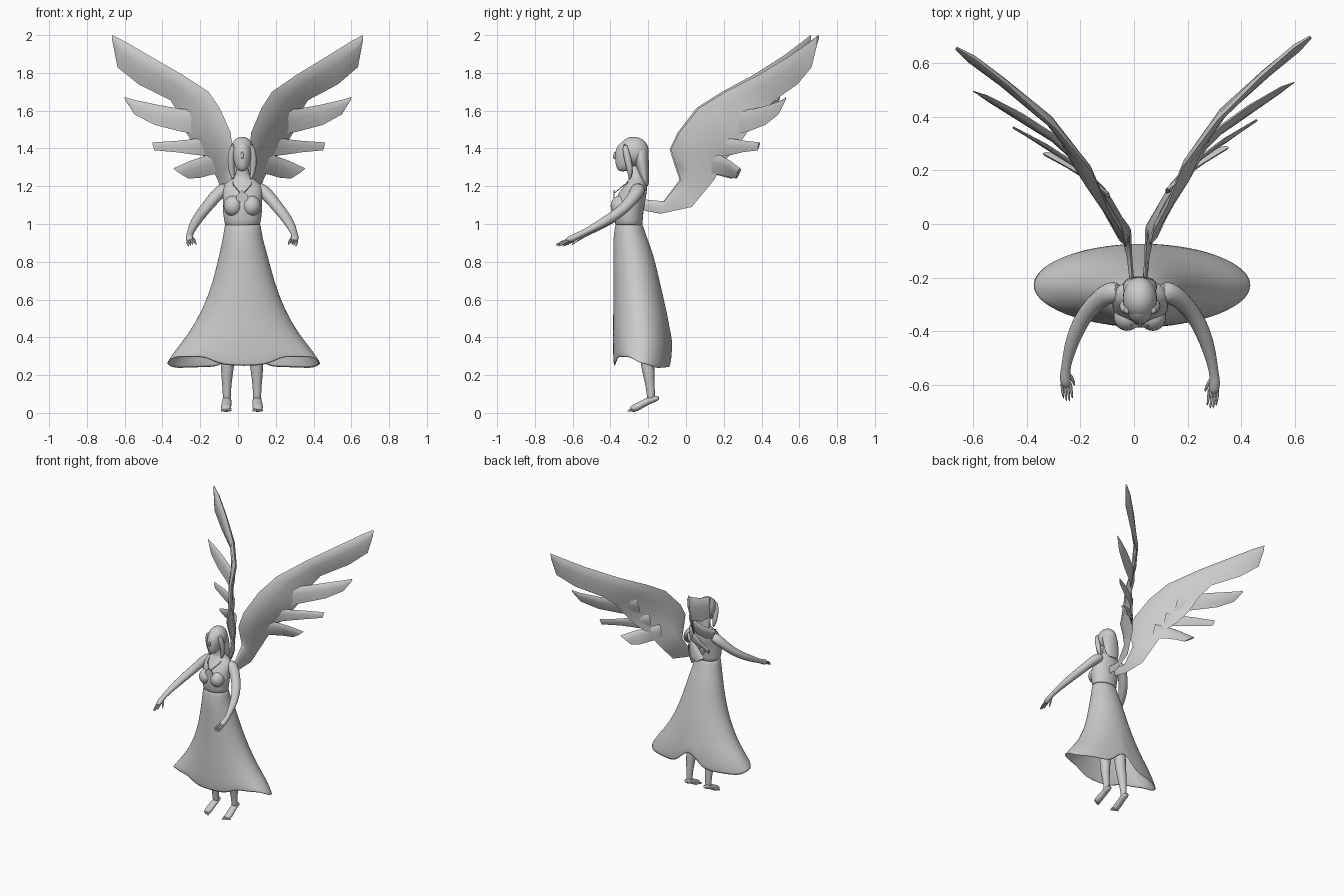
import bpy, bmesh, math
from mathutils import Vector

grey = bpy.data.materials.new("light_grey")
grey.diffuse_color = (0.6, 0.6, 0.6, 1)
CX = 0.022          # body centre line
TAU = math.tau


def make(name, rings, caps=True, subsurf=0, solid=0, angle=60):
    """Skin a list of equal-length point rings into a smooth-shaded object."""
    bm = bmesh.new()
    rows = [[bm.verts.new(p) for p in r] for r in rings]
    n = len(rows[0])
    for a, b in zip(rows, rows[1:]):
        for i in range(n):
            bm.faces.new((a[i], a[(i + 1) % n], b[(i + 1) % n], b[i]))
    if caps:
        bm.faces.new(rows[0][::-1])
        bm.faces.new(rows[-1])
    bmesh.ops.recalc_face_normals(bm, faces=bm.faces)
    me = bpy.data.meshes.new(name)
    bm.to_mesh(me)
    bm.free()
    ob = bpy.data.objects.new(name, me)
    bpy.context.collection.objects.link(ob)
    me.materials.append(grey)
    if solid:
        m = ob.modifiers.new("thickness", 'SOLIDIFY')
        m.thickness = solid
    if subsurf:
        m = ob.modifiers.new("smooth", 'SUBSURF')
        m.levels = m.render_levels = subsurf
    bpy.context.view_layer.objects.active = ob
    ob.select_set(True)
    bpy.ops.object.shade_smooth_by_angle(angle=math.radians(angle))
    ob.select_set(False)
    return ob


def ellipse(cx, cy, z, rx, ry, n=24):
    return [(cx + rx * math.cos(TAU * i / n), cy + ry * math.sin(TAU * i / n), z) for i in range(n)]


def tube(name, pts, n=10, flat=1.0, subsurf=1):
    """Tapered limb through (x, y, z, radius); flat squashes it vertically."""
    P = [Vector(p[:3]) for p in pts]
    rings = []
    for i, p in enumerate(P):
        t = (P[min(i + 1, len(P) - 1)] - P[max(i - 1, 0)]).normalized()
        side = t.cross(Vector((0, 0, 1)) if abs(t.z) < 0.9 else Vector((0, 1, 0))).normalized()
        up = side.cross(t)
        r = pts[i][3]
        rings.append([p + side * r * math.cos(TAU * k / n) + up * r * flat * math.sin(TAU * k / n)
                      for k in range(n)])
    return make(name, rings, subsurf=subsurf)


def ball(name, c, r):
    rings = [ellipse(c[0], c[1], c[2] - r[2] * math.cos(a), r[0] * math.sin(a), r[1] * math.sin(a))
             for a in [0.12 + (math.pi - 0.24) * i / 12 for i in range(13)]]
    return make(name, rings)


def lerp_table(table, v):
    for (a, x), (b, y) in zip(table, table[1:]):
        if v <= b:
            t = (v - a) / (b - a)
            return x + (y - x) * t * t * (3 - 2 * t)
    return table[-1][1]


# --- skirt: flared shell with a wavy hem and a notch at the back
SKIRT = [(1.0, .025, -.302, .095, .073), (.92, .025, -.295, .105, .09), (.85, .028, -.28, .125, .105),
         (.7, .03, -.262, .16, .122), (.55, .03, -.245, .215, .14), (.42, .03, -.235, .29, .152),
         (.33, .03, -.23, .365, .157), (.24, .03, -.228, .41, .155)]
HEM = [(0, .245), (15, .25), (32, .295), (60, .295), (90, .26), (120, .235), (160, .24), (180, .35)]
rings = []
for k, (z, cx, cy, rx, ry) in enumerate(SKIRT):
    ring = ellipse(cx, cy, z, rx, ry, 48)
    for i, (x, y, _) in enumerate(ring):
        a = abs((360 * i / 48 + 90 + 180) % 360 - 180)      # degrees away from the front
        hem = lerp_table(HEM, a)
        zz = hem if k == 7 else max(z, hem + 0.045 * (7 - k))
        ring[i] = (x, y, zz)
    rings.append(ring)
make("skirt", rings, caps=False, solid=0.006, subsurf=1)

# --- bodice, shoulders and neck
BODICE = [(.97, -.302, .094, .073), (1.02, -.303, .097, .074), (1.08, -.305, .108, .082),
          (1.13, -.295, .103, .082), (1.18, -.275, .108, .07), (1.21, -.265, .1, .058),
          (1.235, -.26, .065, .045), (1.255, -.262, .034, .034), (1.32, -.28, .03, .032)]
make("bodice", [ellipse(.024, cy, z, rx, ry) for z, cy, rx, ry in BODICE], subsurf=1)
for s in (-1, 1):
    ball("bust", (CX + s * .048, -.347, 1.095), (.05, .052, .055))

# --- head and hair
HEAD = [(1.278, -.335, .012, .015), (1.29, -.328, .03, .038), (1.32, -.318, .043, .056),
        (1.36, -.31, .05, .067), (1.40, -.305, .05, .068), (1.435, -.295, .035, .05), (1.45, -.29, .012, .02)]
make("head", [ellipse(CX, cy, z, rx, ry) for z, cy, rx, ry in HEAD], subsurf=1)
tube("nose", [(CX, -.372, 1.385, .005), (CX, -.383, 1.355, .009), (CX, -.375, 1.345, .006)])
ball("hair_cap", (CX, -.277, 1.385), (.064, .08, .077))
BACK_HAIR = [(1.195, -.212, .04, .012), (1.23, -.216, .058, .022), (1.29, -.228, .064, .032),
             (1.36, -.24, .066, .044), (1.42, -.25, .05, .045)]
make("back_hair", [ellipse(CX, cy, z, rx, ry) for z, cy, rx, ry in BACK_HAIR], subsurf=1)
for s in (-1, 1):
    tube("hair_lock", [(CX + s * .045, -.325, 1.425, .015), (CX + s * .058, -.315, 1.37, .02),
                       (CX + s * .06, -.30, 1.31, .019), (CX + s * .054, -.295, 1.265, .014),
                       (CX + s * .045, -.30, 1.235, .004)])

# --- arms and hands, the right one reaching a little further
ARM = [(.07, -.25, 1.195, .04), (.115, -.255, 1.175, .043), (.155, -.285, 1.13, .037),
       (.2, -.335, 1.075, .033), (.235, -.40, 1.03, .031), (.262, -.48, .985, .025),
       (.277, -.555, .947, .017), (.28, -.59, .93, .022), (.277, -.62, .917, .021), (.275, -.632, .911, .012)]
for s, off in ((-1, .025), (1, 0)):
    def place(x, y, z, r):
        return (CX + s * x, y + off * max(0, (-y - .25) / .4), z, r)
    tube("arm", [place(*p) for p in ARM], flat=.9)
    for f in range(4):
        x = .259 + .011 * f
        L = .06 + .012 * (f in (1, 2))
        tube("finger", [place(x, -.61, .922 - .003 * f, .007), place(x - .003, -.63 - L * .4, .908 - .004 * f, .0065),
                        place(x - .008, -.62 - L, .895 - .005 * f, .003)], n=6)
    tube("thumb", [place(.268, -.575, .935, .009), place(.25, -.605, .91, .008), place(.243, -.628, .888, .004)], n=6)

# --- legs and feet
for s, toe in ((-1, -.06), (1, .1)):
    hx = CX + s * .072
    ax = (hx + toe) / 2 + .004 * s
    tube("leg", [(hx, -.23, .62, .055), (hx, -.22, .42, .046), (hx, -.207, .3, .04),
                 (ax, -.2, .22, .035), (ax, -.188, .13, .023), (ax, -.185, .08, .024), (ax, -.185, .06, .015)])
    fx = ax + .004 * s
    tube("foot", [(ax, -.142, .082, .014), (ax, -.16, .075, .024), (ax, -.2, .065, .026),
                  (fx, -.25, .035, .029), (fx, -.28, .022, .029), (fx, -.292, .018, .02)], flat=.75)
    for t in range(5):
        x = fx + s * (t - 2) * .0115
        d = .006 * t
        tube("toe", [(x, -.275, .022, .008), (x, -.298 + d, .014, .008), (x, -.312 + d, .008, .004)], n=6)

# --- wings: each blade is a row of (leading point, trailing point) sections
BLADE = [((.04, -.22, 1.13), (.04, -.22, 1.07)), ((.045, -.115, 1.12), (.055, -.13, 1.055)),
         ((.05, -.025, 1.235), (.09, .03, 1.09)), ((.055, -.055, 1.315), (.135, .15, 1.235)),
         ((.06, -.08, 1.395), (.18, .2, 1.33)), ((.07, -.035, 1.485), (.235, .26, 1.39)),
         ((.125, .07, 1.615), (.29, .32, 1.48)), ((.18, .21, 1.7), (.325, .39, 1.58)),
         ((.31, .385, 1.79), (.37, .47, 1.655)), ((.475, .55, 1.89), (.53, .59, 1.74)),
         ((.595, .655, 1.965), (.635, .665, 1.83)), ((.66, .70, 2.0), (.658, .695, 1.955))]
FEATHERS = [
    [((.23, .27, 1.6), (.22, .23, 1.47)), ((.32, .36, 1.61), (.32, .33, 1.49)),
     ((.43, .44, 1.63), (.45, .42, 1.525)), ((.55, .51, 1.657), (.55, .49, 1.58)), ((.6, .53, 1.672), (.596, .527, 1.655))],
    [((.18, .19, 1.47), (.17, .17, 1.36)), ((.25, .25, 1.45), (.24, .24, 1.365)),
     ((.34, .32, 1.44), (.34, .30, 1.38)), ((.46, .39, 1.432), (.45, .38, 1.39))],
    [((.13, .13, 1.38), (.12, .11, 1.27)), ((.2, .19, 1.36), (.17, .18, 1.26)),
     ((.27, .235, 1.335), (.22, .24, 1.245)), ((.355, .287, 1.295), (.28, .268, 1.24))]]
LENS = [(0, 0), (.12, .8), (.4, 1), (.75, .5), (1, 0), (.75, -.5), (.4, -1), (.12, -.8)]


def wing_part(name, sections, thick, left):
    if left:
        sections = [[(.035 - 1.06 * x, y * .955 - .01, z) for x, y, z in pair] for pair in sections]
    S = [(Vector(a), Vector(b)) for a, b in sections]
    rings = []
    for i, (a, b) in enumerate(S):
        p, q = S[max(i - 1, 0)], S[min(i + 1, len(S) - 1)]
        span = (q[0] + q[1]) - (p[0] + p[1])
        nrm = span.cross(b - a).normalized()
        h = thick * min(1, (b - a).length / .12)
        rings.append([a.lerp(b, u) + nrm * v * h for u, v in LENS])
    make(name, rings, angle=50)


for left in (False, True):
    wing_part("wing_blade", BLADE, .017, left)
    for f in FEATHERS:
        wing_part("wing_feather", f, .012, left)

# --- pendant: small drop-shaped plate with a thin cord
pendant = [[(CX + math.cos(TAU * i / 16) * .032, y,
             1.142 + math.sin(TAU * i / 16) * .026 + (.012 if i == 4 else 0)) for i in range(16)]
           for y in (-.384, -.378)]
make("pendant", pendant, angle=30)
for s in (-1, 1):
    tube("cord", [(CX + s * .055, -.272, 1.238, .0025), (CX + s * .045, -.33, 1.205, .0025),
                  (CX + s * .01, -.378, 1.165, .0025)], n=6, subsurf=0)
